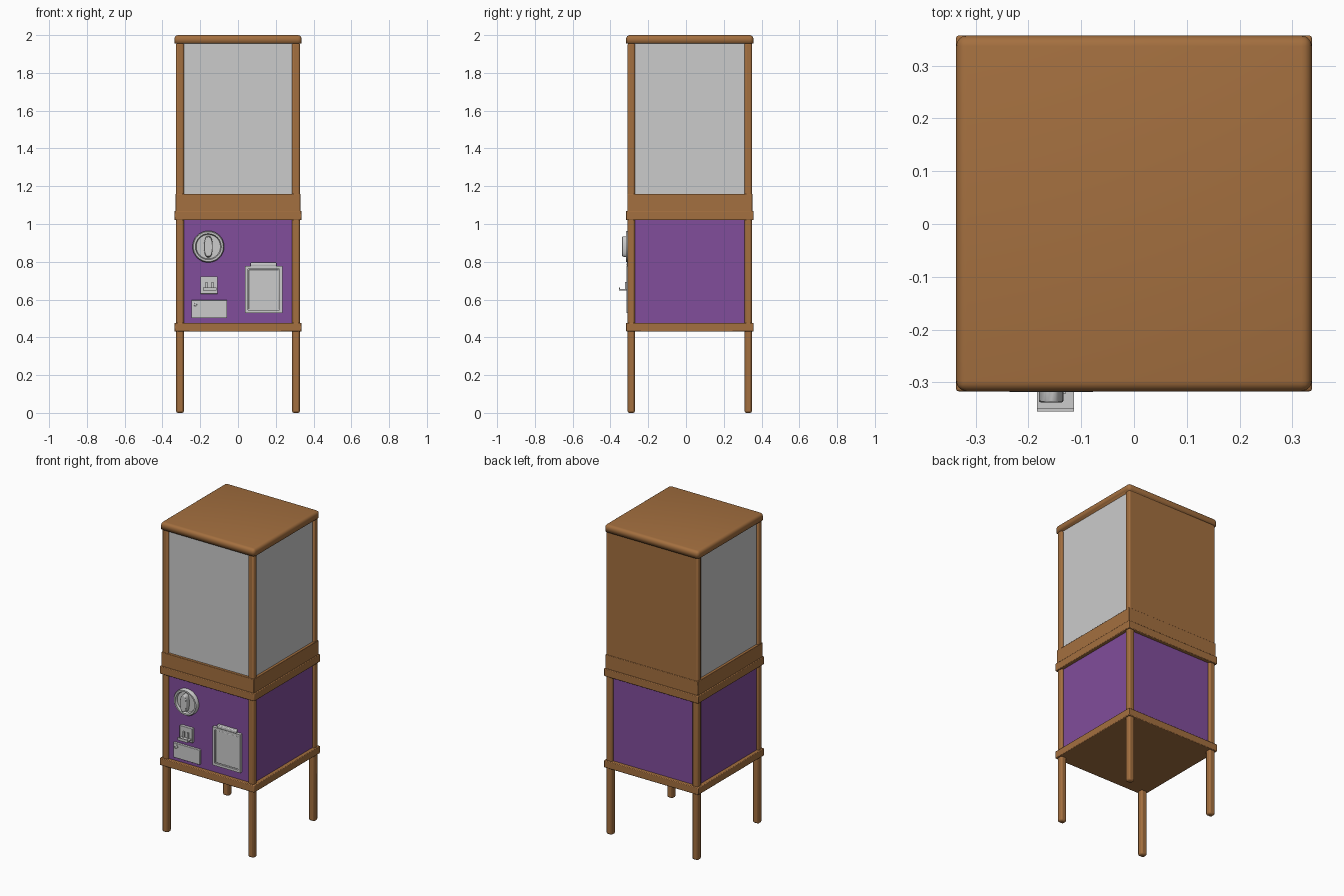
import bpy, bmesh, math

if "Cube" in bpy.data.objects:
    bpy.data.objects.remove(bpy.data.objects["Cube"])

CY = 0.02  # cabinet centre in y (the coin tray sticks out in front)


def material(name, rgb):
    m = bpy.data.materials.new(name)
    m.diffuse_color = (*rgb, 1)
    m.use_nodes = True
    m.node_tree.nodes["Principled BSDF"].inputs["Base Color"].default_value = m.diffuse_color
    return m


BROWN = material("wood_brown", (0.37, 0.16, 0.05))
PURPLE = material("panel_purple", (0.22, 0.075, 0.33))


def finish(name, bm, mat=None, bevel=0, segments=2, smooth=True):
    bmesh.ops.recalc_face_normals(bm, faces=bm.faces)
    me = bpy.data.meshes.new(name)
    bm.to_mesh(me)
    bm.free()
    ob = bpy.data.objects.new(name, me)
    bpy.context.collection.objects.link(ob)
    if mat:
        me.materials.append(mat)
    if bevel:
        b = ob.modifiers.new("bevel", 'BEVEL')
        b.width, b.segments = bevel, segments
    if smooth:
        bpy.ops.object.select_all(action='DESELECT')
        bpy.context.view_layer.objects.active = ob
        ob.select_set(True)
        bpy.ops.object.shade_smooth_by_angle(angle=math.radians(35))
    return ob


def add_box(bm, x, y, z):
    vs = bmesh.ops.create_cube(bm, size=1)["verts"]
    for v in vs:
        for i, (a, b) in enumerate((x, y, z)):
            v.co[i] = (a + b) / 2 + v.co[i] * (b - a)


def box(name, x, y, z, mat=None, **kw):
    bm = bmesh.new()
    add_box(bm, x, y, z)
    return finish(name, bm, mat, **kw)


def square(name, half, z, mat=None, **kw):
    return box(name, (-half, half), (CY - half, CY + half), z, mat, **kw)


def lathe(name, x, z, profile, steps=32):
    """Turn (radius, y) points around an axis parallel to y."""
    bm = bmesh.new()
    vs = [bm.verts.new((x + r, y, z)) for r, y in profile]
    es = [bm.edges.new(p) for p in zip(vs, vs[1:])]
    bmesh.ops.spin(bm, geom=vs + es, cent=(x, 0, z), axis=(0, 1, 0),
                   angle=math.tau, steps=steps)
    bmesh.ops.remove_doubles(bm, verts=bm.verts, dist=1e-5)
    return finish(name, bm)


# Four corner posts running from the floor to the roof
for sx, side in ((-1, "left"), (1, "right")):
    for sy, end in ((-1, "front"), (1, "back")):
        box(f"{end}_{side}_post", sorted((sx * 0.286, sx * 0.328)),
            sorted((CY + sy * 0.29, CY + sy * 0.329)), (0, 1.96), BROWN, bevel=0.01)

# Wooden bands around the cabinet
square("bottom_band", 0.337, (0.43, 0.477), BROWN, bevel=0.004)
square("middle_band", 0.337, (1.02, 1.07), BROWN, bevel=0.004)
square("display_base", 0.331, (1.06, 1.16), BROWN, bevel=0.003)

# Roof slab with rounded top and corner edges
bm = bmesh.new()
add_box(bm, (-0.337, 0.337), (CY - 0.337, CY + 0.337), (1.955, 2.0))
edges = [e for e in bm.edges if max(v.co.z for v in e.verts) > 1.99]
bmesh.ops.bevel(bm, geom=edges, offset=0.02, segments=4, profile=0.5, affect='EDGES')
roof = finish("roof", bm, BROWN, smooth=False)
for p in roof.data.polygons:
    p.use_smooth = True

# Purple lower cabinet, display windows and wooden back panel
square("lower_cabinet", 0.314, (0.47, 1.03), PURPLE, smooth=False)
square("display_window", 0.314, (1.15, 1.957), smooth=False)
box("display_back_panel", (-0.318, 0.318), (CY + 0.29, CY + 0.329), (1.1, 1.957),
    BROWN, bevel=0.004)

FACE = CY - 0.31  # start of the front fittings, just inside the cabinet face

# Round dial with raised rim, and its turning handle
lathe("dial", -0.157, 0.88, [(0.084, FACE), (0.084, -0.310), (0.079, -0.318),
                             (0.069, -0.318), (0.064, -0.304), (0, -0.304)])
bm = bmesh.new()
ring = []
for i in range(24):
    a = math.tau * i / 24
    c, s = math.cos(a), math.sin(a)
    ring.append(bm.verts.new((-0.157 + 0.023 * math.copysign(abs(c) ** 0.7, c), -0.300,
                              0.88 + 0.058 * s)))
face = bm.faces.new(ring)
front = bmesh.ops.extrude_face_region(bm, geom=[face])["geom"]
for v in front:
    if isinstance(v, bmesh.types.BMVert):
        v.co.y = -0.338
        v.co.z = 0.88 + (v.co.z - 0.88) * 0.9
finish("dial_handle", bm, bevel=0.003)

# Coin slot plate with two guides and a lipped tray
box("coin_plate", (-0.199, -0.108), (-0.312, FACE), (0.63, 0.722), bevel=0.002)
bm = bmesh.new()
add_box(bm, (-0.184, -0.114), (-0.355, -0.305), (0.647, 0.655))
add_box(bm, (-0.184, -0.114), (-0.355, -0.349), (0.647, 0.664))
finish("coin_tray", bm, smooth=False)
for x, side in ((-0.167, "left"), (-0.135, "right")):
    box(f"{side}_coin_guide", (x - 0.005, x + 0.005), (-0.322, -0.305), (0.652, 0.692))

# Return plate with a round lock
box("return_plate", (-0.247, -0.057), (-0.309, FACE), (0.502, 0.597), bevel=0.002)
lathe("plate_lock", -0.226, 0.574, [(0.013, -0.3), (0.013, -0.313), (0.008, -0.315),
                                    (0.007, -0.311), (0, -0.311)], 16)

# Dispensing door: frame, inset flap and hinge
bm = bmesh.new()
for x, z in (((0.037, 0.053), (0.53, 0.777)), ((0.22, 0.236), (0.53, 0.777)),
             ((0.053, 0.22), (0.53, 0.546)), ((0.053, 0.22), (0.761, 0.777))):
    add_box(bm, x, (-0.315, FACE), z)
finish("door_frame", bm, smooth=False)
box("door_flap", (0.056, 0.217), (-0.309, FACE), (0.549, 0.758), bevel=0.002)
box("door_gap", (0.05, 0.223), (-0.303, FACE), (0.543, 0.764))
box("door_hinge", (0.066, 0.204), (-0.314, FACE), (0.775, 0.796), bevel=0.005)
